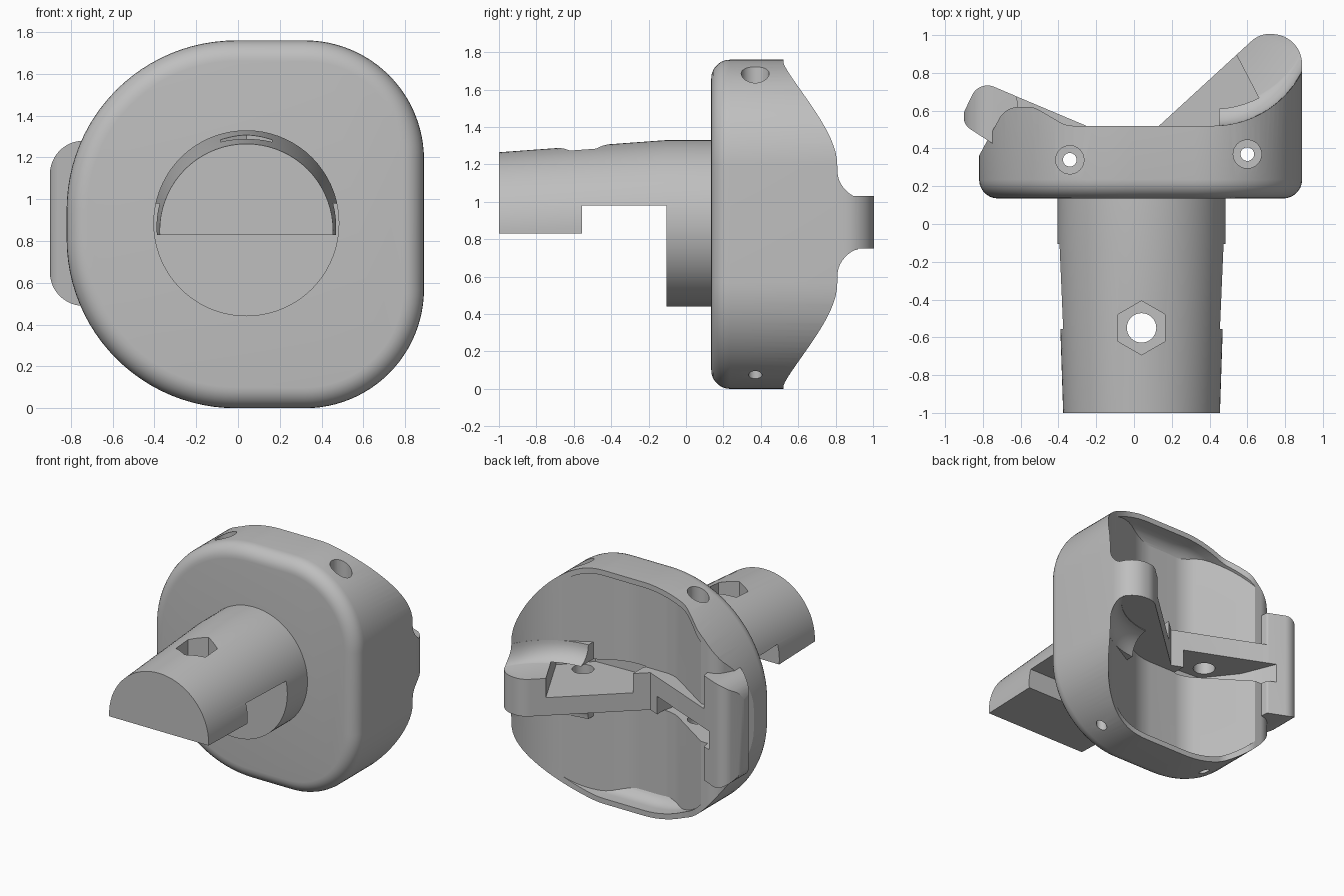
import bpy, bmesh, math
from mathutils import Vector

if "Cube" in bpy.data.objects:
    bpy.data.objects.remove(bpy.data.objects["Cube"], do_unlink=True)

grey = bpy.data.materials.new("plain_grey")
grey.use_nodes = True
grey.diffuse_color = (0.52, 0.52, 0.52, 1)
grey.node_tree.nodes["Principled BSDF"].inputs["Base Color"].default_value = grey.diffuse_color


def rounded(corners, steps=12):
    """Polygon from (x, y, radius) corners."""
    pts = []
    for i, (x, y, r) in enumerate(corners):
        p = Vector((x, y))
        if r == 0:
            pts.append(p)
            continue
        a = (Vector(corners[i - 1][:2]) - p).normalized()
        b = (Vector(corners[(i + 1) % len(corners)][:2]) - p).normalized()
        half = a.angle(b) / 2
        centre = p + (a + b).normalized() * r / math.sin(half)
        start = p + a * r / math.tan(half) - centre
        end = p + b * r / math.tan(half) - centre
        a0 = math.atan2(start.y, start.x)
        turn = math.atan2(end.y, end.x) - a0
        turn = (turn + math.pi) % math.tau - math.pi
        for k in range(steps + 1):
            t = a0 + turn * k / steps
            pts.append(centre + Vector((math.cos(t), math.sin(t))) * r)
    return pts


def circle(x, y, r, n=32, turn=0.0):
    return [(x + r * math.cos(turn + math.tau * k / n),
             y + r * math.sin(turn + math.tau * k / n)) for k in range(n)]


def loft(name, rings, bevel=0):
    """Closed solid through rings of 3D points; bevel rounds the first rim."""
    bm = bmesh.new()
    loops = [[bm.verts.new(p) for p in ring] for ring in rings]
    n = len(loops[0])
    for lo, hi in zip(loops, loops[1:]):
        for i in range(n):
            j = (i + 1) % n
            bm.faces.new((lo[i], lo[j], hi[j], hi[i]))
    front = bm.faces.new(loops[0])
    bm.faces.new(loops[-1])
    bmesh.ops.recalc_face_normals(bm, faces=bm.faces)
    if bevel:
        bmesh.ops.bevel(bm, geom=list(front.edges), offset=bevel, segments=7,
                        profile=0.5, affect='EDGES')
    mesh = bpy.data.meshes.new(name)
    bm.to_mesh(mesh)
    bm.free()
    mesh.materials.append(grey)
    ob = bpy.data.objects.new(name, mesh)
    bpy.context.collection.objects.link(ob)
    return ob


def prism(name, pts, axis, lo, hi, bevel=0):
    place = {'y': lambda a, b, h: (a, h, b),
             'z': lambda a, b, h: (a, b, h)}[axis]
    return loft(name, [[place(a, b, h) for a, b in pts] for h in (lo, hi)], bevel)


def combine(ob, tool, operation):
    mod = ob.modifiers.new("combine", 'BOOLEAN')
    mod.operation = operation
    mod.solver = 'EXACT'
    mod.object = tool
    bpy.context.view_layer.objects.active = ob
    bpy.ops.object.modifier_apply(modifier=mod.name)
    bpy.data.objects.remove(tool, do_unlink=True)


def rect(x0, x1, z0, z1, r=0):
    return rounded([(x0, z0, r), (x1, z0, r), (x1, z1, r), (x0, z1, r)])


def outline(inset):
    """Front outline of the head, with wide corners on one side."""
    x0, x1, z0, z1 = -.82 + inset, .89 - inset, inset, 1.76 - inset
    big, small = .81 - inset, .57 - inset
    return rounded([(x0, z0, big), (x1, z0, small), (x1, z1, small), (x0, z1, big)], 24)


MID = 0.885
LOW, HIGH = 0.75, 1.03
ARC_X, ARC_R = 0.42, 0.526      # rising curve of the back

# Head: rounded front outline, trimmed by the curved back profile
head = prism("head", outline(0), 'y', .135, 1.2, bevel=.1)
back = rounded([(-1, 0, 0), (-1, .03, 0), (-.68, .62, .12), (-.53, .62, .12),
                (-.36, .52, .15), (.745, .52, ARC_R), (1.014, 1.056, 0), (1.014, 0, 0)], 20)
combine(head, prism("back_profile", back, 'z', -.2, 2), 'INTERSECT')

# Deep smooth hollow in the back, closed by a thin lip at top and bottom
hollow = prism("hollow", outline(.04), 'y', .335, 1.2, bevel=.11)
hollow_plan = rounded([(-.56, .62, 0), (-.15, .35, .25), (.25, .35, .4),
                       (.66, .58, 0), (.66, 1, 0), (-.56, 1, 0)])
combine(hollow, prism("hollow_trim", hollow_plan, 'z', -.2, 2), 'INTERSECT')
combine(head, hollow, 'DIFFERENCE')

# Large jaw finger with concave fillets that follow the back curve
plan = rounded([(-.08, .325, 0), (.665, 1.008, .14), (.89, 1.0, .16),
                (.89, .4, 0), (.3, .3, 0)])
finger = prism("finger", plan, 'z', LOW, HIGH)
fillet = [math.pi / 2 * k / 10 for k in range(11)]
side = [(.6, MID + .28)] + [(.95 - .14 * math.cos(t), MID + .28 - .14 * math.sin(t)) for t in fillet]
side += [(y, 2 * MID - z) for y, z in reversed(side)]
rings = []
for k in range(11):
    x = .45 + .044 * k
    shift = .52 + ARC_R - math.sqrt(ARC_R ** 2 - (x - ARC_X) ** 2) - .81
    rings.append([(x, y + shift, z) for y, z in side])
root = loft("finger_root", rings)
combine(root, prism("root_trim", plan, 'z', 0, 2), 'INTERSECT')
combine(finger, root, 'UNION')
combine(head, finger, 'UNION')

# Small tall pad on the other side, and its web
pad_plan = rounded([(-.925, .54, .08), (-.82, .76, .09), (-.62, .675, .02),
                    (-.6, .45, 0), (-.74, .42, 0)])
pad = prism("pad", pad_plan, 'z', .4, 1.4)
combine(pad, prism("pad_trim", rect(-.9, -.3, .49, 1.28, .16), 'y', 0, 1.2), 'INTERSECT')
combine(head, pad, 'UNION')
web_plan = [(.08, .38), (-.68, .7), (-.72, .5), (-.3, .28), (.05, .28)]
combine(head, prism("web", web_plan, 'z', LOW, HIGH), 'UNION')

# Half-height lap slots: above the finger, and below the web
upper_slot = [(.54, .9), (.79, .42), (.6, .22), (.05, .2), (.1, .375), (.1, 1.1), (.4, 1.1)]
lower_slot = [(-.69, .72), (-.58, .45), (-.4, .22), (-.1, .2), (-.07, .33),
              (-.07, 1.1), (-.5, 1.1)]
combine(head, prism("upper_slot", upper_slot, 'z', MID, HIGH + .005), 'DIFFERENCE')
combine(head, prism("lower_slot", lower_slot, 'z', LOW - .005, MID), 'DIFFERENCE')

# Vertical pin bores, narrow at the bottom
for x, y in ((.6, .37), (-.34, .34)):
    bore = loft("pin_bore", [[(px, py, z) for px, py in circle(x, y, r)]
                             for z, r in ((-.2, .036), (.4, .036), (.401, .075), (2, .075))])
    combine(head, bore, 'DIFFERENCE')

# Shank: tapered round bar, cut flat underneath and notched
sections = ((.16, MID, .445), (-.105, MID, .445), (-1, .85, .415))
shank = loft("shank", [[(x, y, z) for x, z in circle(.04, cz, r, 72)] for y, cz, r in sections])
combine(shank, prism("flat_cut", rect(-1, 1, 0, .83), 'y', -1.1, -.5), 'DIFFERENCE')
combine(shank, prism("notch_cut", rect(-1, 1, 0, .98), 'y', -.555, -.105), 'DIFFERENCE')

# Hexagonal nut pocket and bolt hole
combine(shank, prism("nut_pocket", circle(.04, -.55, .143, 6, math.pi / 6), 'z', 1.16, 2), 'DIFFERENCE')
combine(shank, prism("bolt_hole", circle(.04, -.55, .078), 'z', 0, 2), 'DIFFERENCE')

# Smooth shading with crisp edges
for ob in (head, shank):
    bpy.ops.object.select_all(action='DESELECT')
    ob.select_set(True)
    bpy.context.view_layer.objects.active = ob
    bpy.ops.object.shade_smooth_by_angle(angle=math.radians(28))
